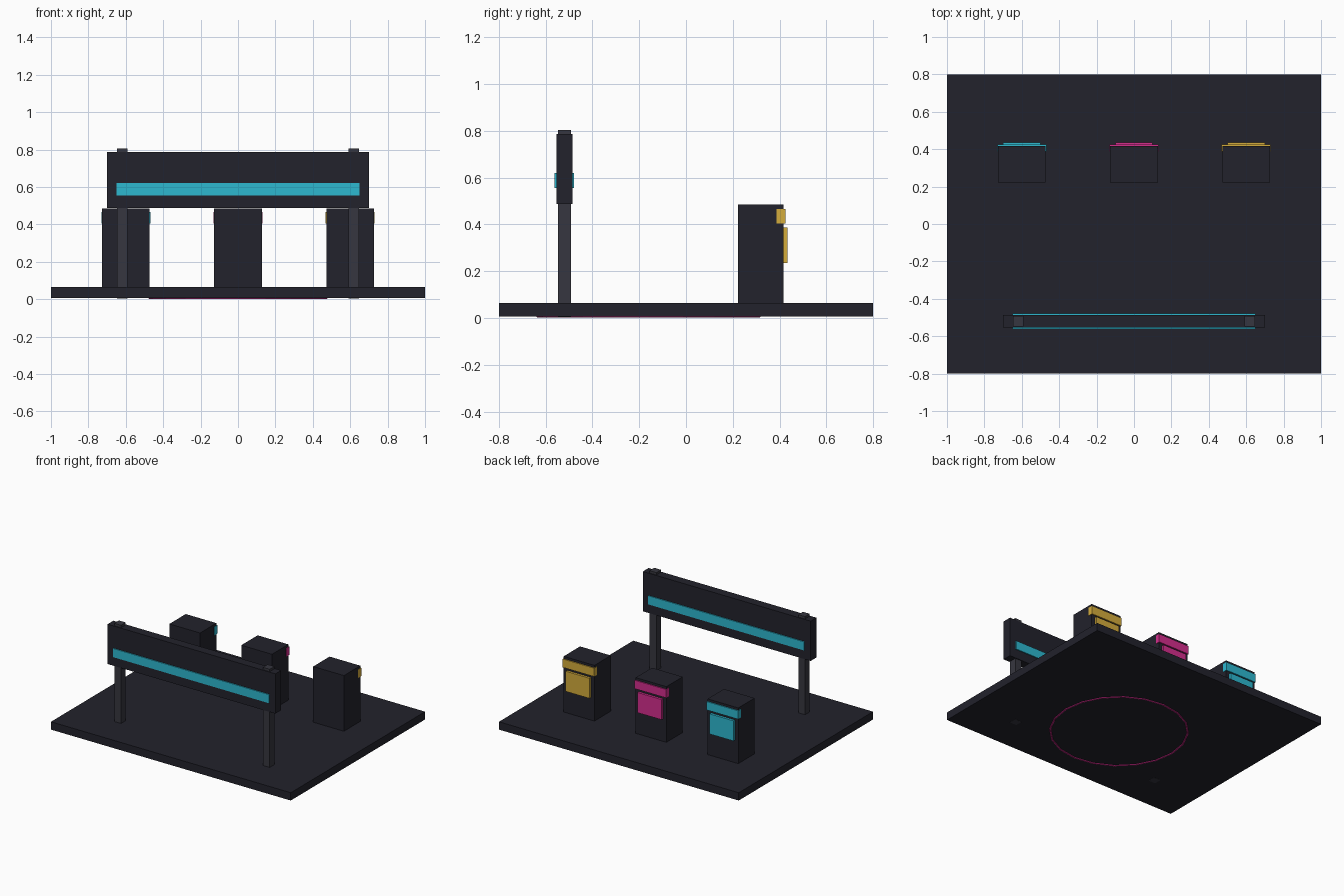
import bpy

cube = bpy.data.objects.get("Cube")
if cube:
    bpy.data.objects.remove(cube, do_unlink=True)


def material(name, rgb):
    mat = bpy.data.materials.new(name)
    mat.use_nodes = True
    mat.diffuse_color = (*rgb, 1)
    mat.node_tree.nodes["Principled BSDF"].inputs["Base Color"].default_value = (*rgb, 1)
    return mat


dark = material("dark slate", (0.016, 0.016, 0.025))
grey = material("post grey", (0.037, 0.037, 0.05))
cyan = material("cyan", (0.027, 0.479, 0.631))
magenta = material("magenta", (0.658, 0.027, 0.27))
yellow = material("yellow", (0.658, 0.413, 0.045))


def box(name, mat, x, y, z):
    """Box spanning the (low, high) pairs x, y and z."""
    spans = (x, y, z)
    bpy.ops.mesh.primitive_cube_add(size=1, location=[(a + b) / 2 for a, b in spans])
    obj = bpy.context.object
    obj.name = name
    obj.scale = [b - a for a, b in spans]
    bpy.ops.object.transform_apply(location=False, rotation=False, scale=True)
    obj.data.materials.append(mat)
    return obj


def around(centre, width):
    return (centre - width / 2, centre + width / 2)


# Ground slab
box("base_slab", dark, (-1, 1), (-0.8, 0.8), (0.006, 0.065))

# Thin ring set into the underside
bpy.ops.mesh.primitive_torus_add(major_radius=0.472, minor_radius=0.008,
                                 major_segments=20, minor_segments=6,
                                 location=(0, -0.16, 0.008))
ring = bpy.context.object
ring.name = "floor_ring"
ring.data.materials.append(magenta)

# Gate: two posts, a board and a light strip on each face
for side, x in (("right", -0.62), ("left", 0.62)):
    box(side + "_post", grey, around(x, 0.056), around(-0.52, 0.056), (0.005, 0.805))
box("gate_board", dark, (-0.7, 0.7), around(-0.52, 0.068), (0.487, 0.787))
for side, y in (("front", -0.557), ("back", -0.483)):
    box(side + "_light_strip", cyan, (-0.65, 0.65), around(y, 0.009), (0.555, 0.62))

# Three kiosks with a sign band and a screen facing the back
for side, x, mat in (("right", -0.6, cyan), ("middle", 0, magenta), ("left", 0.6, yellow)):
    box(side + "_kiosk", dark, around(x, 0.256), (0.222, 0.417), (0.06, 0.485))
    box(side + "_sign_band", mat, around(x, 0.262), (0.388, 0.425), (0.404, 0.467))
    box(side + "_screen", mat, around(x, 0.2), (0.41, 0.435), (0.235, 0.387))
